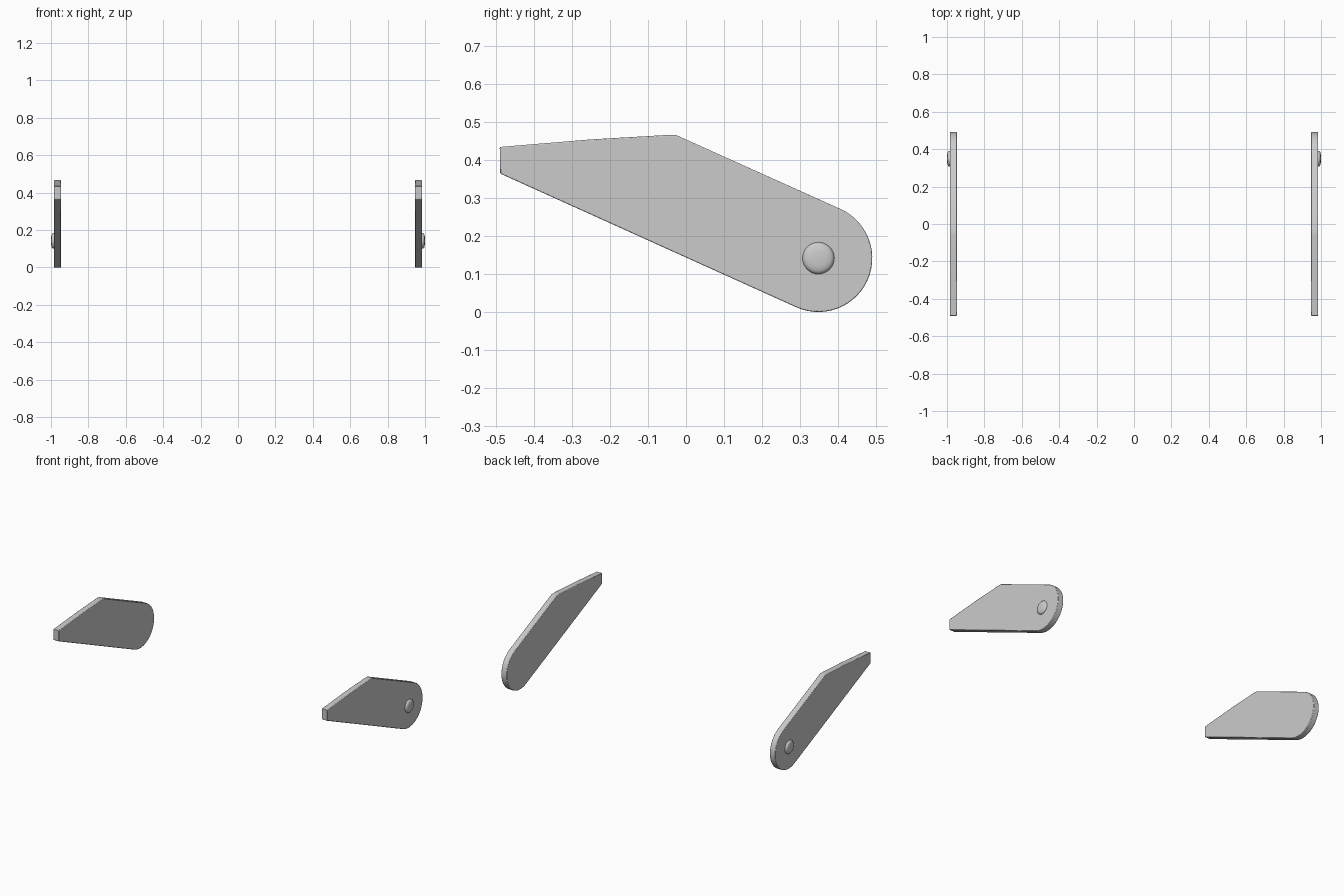
import bpy, bmesh, math
from mathutils import Matrix, Vector

cube = bpy.data.objects.get("Cube")
if cube:
    bpy.data.objects.remove(cube, do_unlink=True)

PIVOT_Y, PIVOT_Z, RADIUS = 0.349, 0.142, 0.142
INNER, OUTER = 0.946, 0.985


def finish(bm, name):
    """Turn a bmesh into a smooth-shaded object mirrored across x."""
    bmesh.ops.recalc_face_normals(bm, faces=bm.faces)
    mesh = bpy.data.meshes.new(name)
    bm.to_mesh(mesh)
    bm.free()
    obj = bpy.data.objects.new(name, mesh)
    bpy.context.collection.objects.link(obj)
    bpy.ops.object.select_all(action='DESELECT')
    obj.select_set(True)
    bpy.context.view_layer.objects.active = obj
    bpy.ops.object.shade_smooth_by_angle(angle=math.radians(35))
    return obj


def mirror(obj):
    mod = obj.modifiers.new("Mirror", 'MIRROR')
    mod.use_axis = (True, False, False)
    mod.use_mirror_merge = False


# Arm plates: tapered outline with a round end about the pivot
outline = [(-0.025, 0.466), (-0.06, 0.466), (-0.25, 0.455),
           (-0.491, 0.435), (-0.49, 0.365)]
STEPS = 28
for i in range(STEPS + 1):
    a = math.radians(-114.3 + 180 * i / STEPS)
    outline.append((PIVOT_Y + RADIUS * math.cos(a), PIVOT_Z + RADIUS * math.sin(a)))

bm = bmesh.new()
face = bm.faces.new([bm.verts.new((INNER, y, z)) for y, z in outline])
ret = bmesh.ops.extrude_face_region(bm, geom=[face])
moved = [g for g in ret["geom"] if isinstance(g, bmesh.types.BMVert)]
bmesh.ops.translate(bm, verts=moved, vec=(OUTER - INNER, 0, 0))
plate = finish(bm, "arm_plates")
bevel = plate.modifiers.new("Soft rim", 'BEVEL')
bevel.width = 0.003
bevel.segments = 2
bevel.limit_method = 'ANGLE'
bevel.angle_limit = math.radians(60)
mirror(plate)

# Pivot buttons: low domed profile spun about the x axis
profile = [(0.975, 0.042), (0.988, 0.042), (0.993, 0.039),
           (0.997, 0.033), (0.999, 0.02), (1.0, 0)]
bm = bmesh.new()
verts = [bm.verts.new((x, PIVOT_Y + r, PIVOT_Z)) for x, r in profile]
edges = [bm.edges.new(pair) for pair in zip(verts, verts[1:])]
bmesh.ops.spin(bm, geom=verts + edges, cent=(0, PIVOT_Y, PIVOT_Z),
               axis=(1, 0, 0), angle=math.tau, steps=32)
bmesh.ops.remove_doubles(bm, verts=bm.verts, dist=0.0001)
mirror(finish(bm, "pivot_buttons"))
